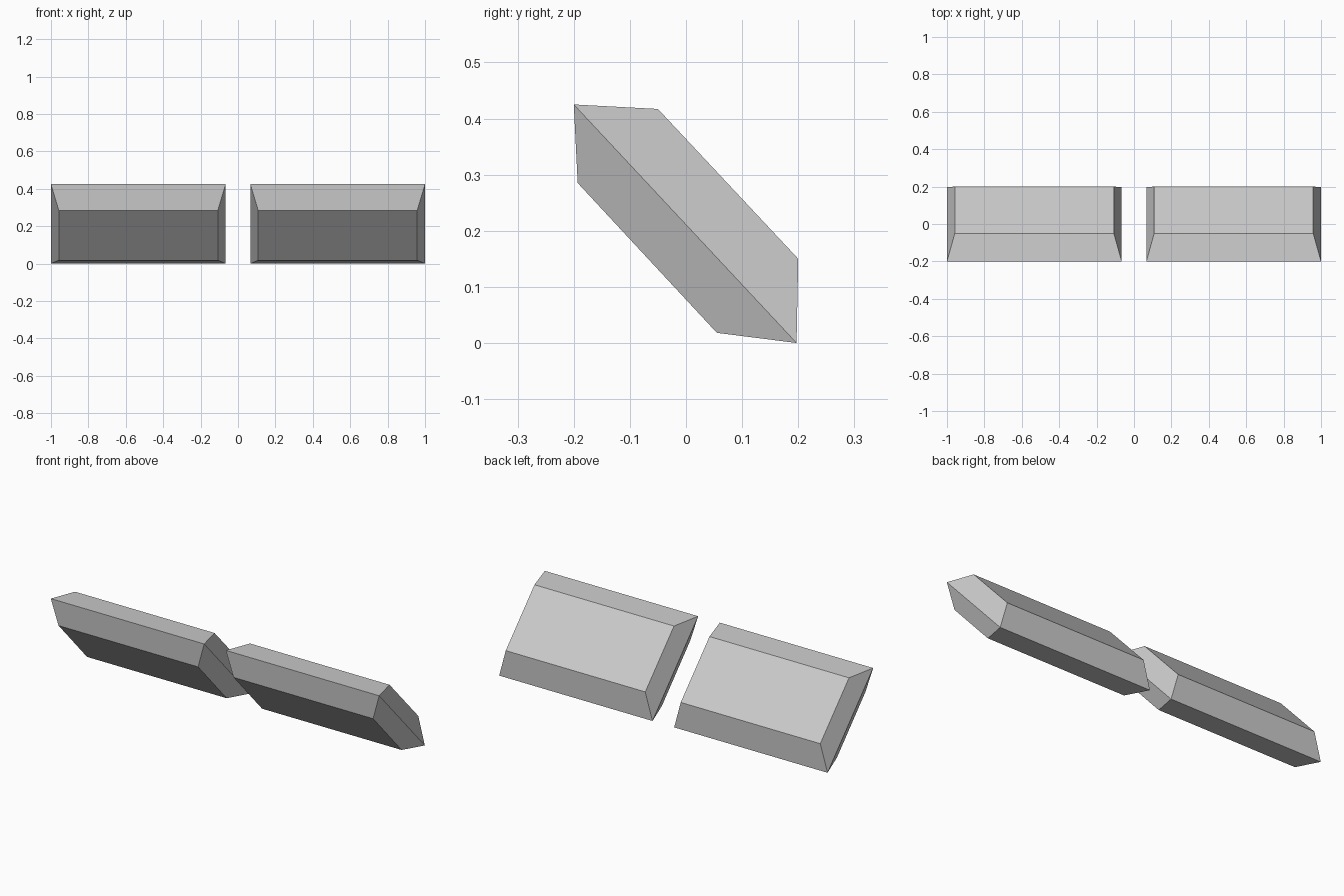
import bpy, bmesh

if "Cube" in bpy.data.objects:
    bpy.data.objects.remove(bpy.data.objects["Cube"])

# Tilted slab profile: (y, z) of the high and low edge of each rectangular loop
LOWER = ((-0.193, 0.285), (0.055, 0.018))
RIM = ((-0.2, 0.425), (0.197, 0.0))
UPPER = ((-0.05, 0.417), (0.2, 0.15))
HALF_WIDTH, INSET = 0.467, 0.042


def make_panel(name, x):
    bm = bmesh.new()
    loops = []
    # Bevelled faces narrow away from the wide central rim
    for (high, low), half in ((LOWER, HALF_WIDTH - INSET),
                              (RIM, HALF_WIDTH),
                              (UPPER, HALF_WIDTH - INSET)):
        loops.append([bm.verts.new((s * half, *p))
                      for s, p in ((-1, high), (1, high), (1, low), (-1, low))])
    for a, b in zip(loops, loops[1:]):
        for i in range(4):
            j = (i + 1) % 4
            bm.faces.new((a[i], a[j], b[j], b[i]))
    bm.faces.new(loops[0])
    bm.faces.new(loops[-1])
    bmesh.ops.recalc_face_normals(bm, faces=bm.faces)
    mesh = bpy.data.meshes.new(name)
    bm.to_mesh(mesh)
    bm.free()
    obj = bpy.data.objects.new(name, mesh)
    obj.location.x = x
    bpy.context.collection.objects.link(obj)


# Two matching panels side by side
make_panel("left_panel", -0.533)
make_panel("right_panel", 0.533)
